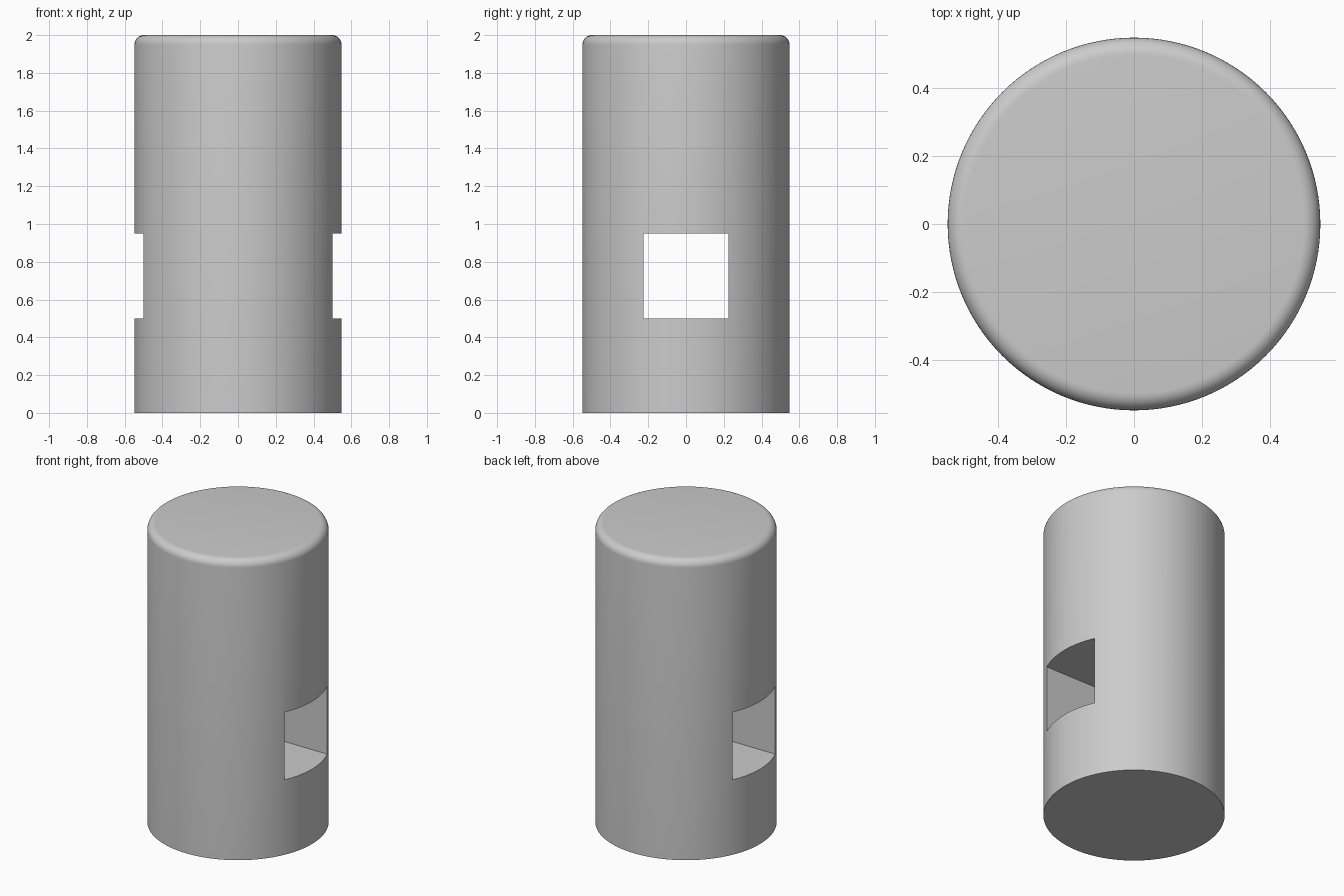
import bpy, bmesh, math

old = bpy.data.objects.get("Cube")
if old:
    bpy.data.objects.remove(old, do_unlink=True)

RADIUS, HEIGHT, FILLET = 0.548, 2.0, 0.05
SLOT_WIDTH, SLOT_LOW, SLOT_HIGH = 0.45, 0.5, 0.95


def make_object(name, bm):
    mesh = bpy.data.meshes.new(name)
    bm.to_mesh(mesh)
    bm.free()
    obj = bpy.data.objects.new(name, mesh)
    bpy.context.collection.objects.link(obj)
    return obj


# Plain grey
grey = bpy.data.materials.new("plain_grey")
grey.use_nodes = True
grey.diffuse_color = (0.6, 0.6, 0.6, 1)
grey.node_tree.nodes["Principled BSDF"].inputs["Base Color"].default_value = (0.6, 0.6, 0.6, 1)

# Solid pin with a rounded top rim
bm = bmesh.new()
bmesh.ops.create_cone(bm, cap_ends=True, segments=128, radius1=RADIUS,
                      radius2=RADIUS, depth=HEIGHT)
bmesh.ops.translate(bm, verts=bm.verts, vec=(0, 0, HEIGHT / 2))
rim = [e for e in bm.edges if all(v.co.z > HEIGHT - 0.01 for v in e.verts)]
bmesh.ops.bevel(bm, geom=rim, offset=FILLET, segments=8, profile=0.5, affect='EDGES')
pin = make_object("pin_body", bm)
pin.data.materials.append(grey)

# Square cross hole running side to side
bm = bmesh.new()
bmesh.ops.create_cube(bm, size=1)
bmesh.ops.scale(bm, verts=bm.verts, vec=(2, SLOT_WIDTH, SLOT_HIGH - SLOT_LOW))
bmesh.ops.translate(bm, verts=bm.verts, vec=(0, 0, (SLOT_LOW + SLOT_HIGH) / 2))
cutter = make_object("cross_hole_cutter", bm)
cutter.data.materials.append(grey)
cutter.hide_render = True

cut = pin.modifiers.new("cross_hole", 'BOOLEAN')
cut.operation = 'DIFFERENCE'
cut.solver = 'EXACT'
cut.object = cutter

bpy.ops.object.select_all(action='DESELECT')
pin.select_set(True)
bpy.context.view_layer.objects.active = pin
bpy.ops.object.modifier_apply(modifier=cut.name)
bpy.data.objects.remove(cutter, do_unlink=True)

bpy.ops.object.shade_smooth_by_angle(angle=math.radians(30))
